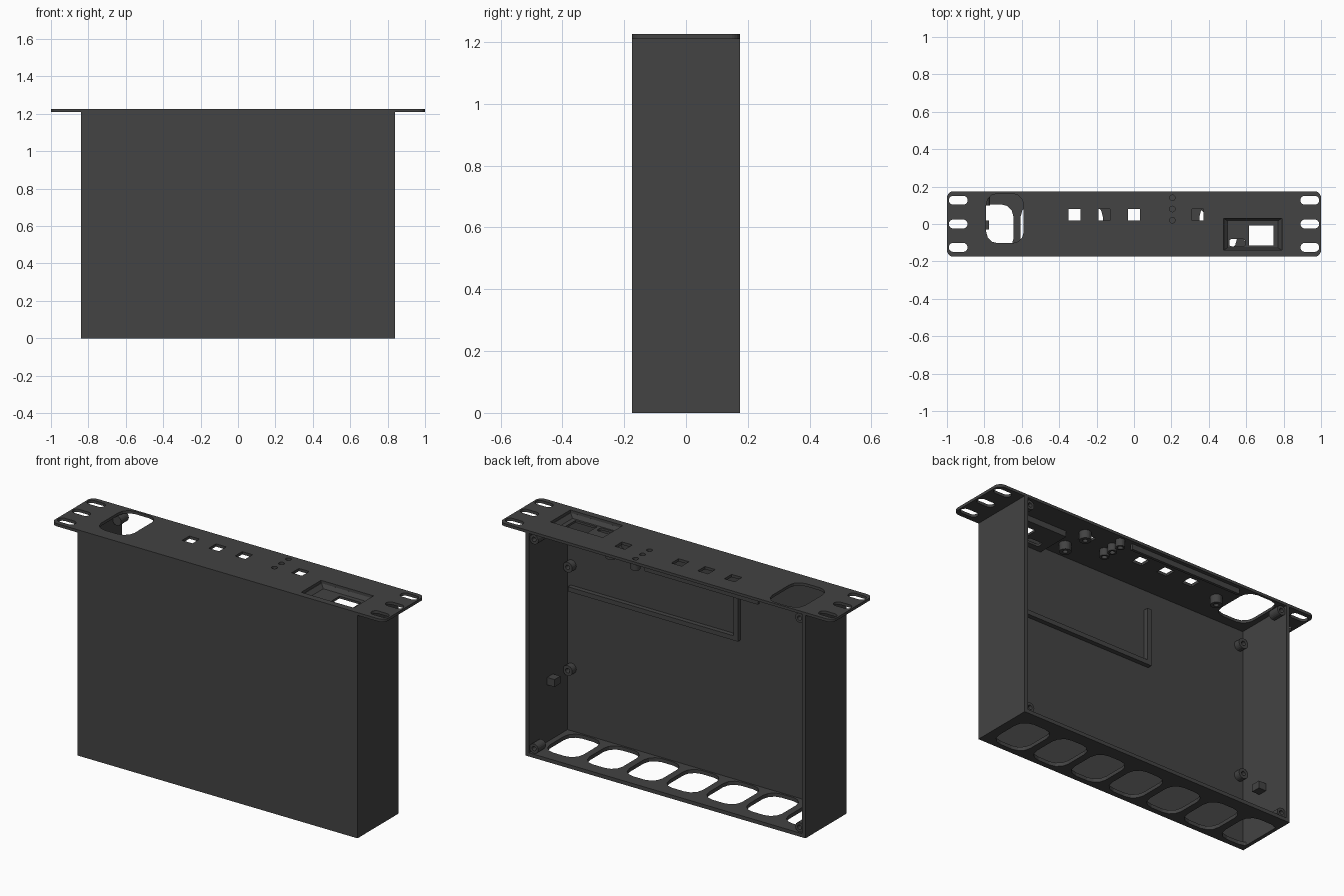
import bpy, bmesh, math
from mathutils import Matrix

if "Cube" in bpy.data.objects:
    bpy.data.objects.remove(bpy.data.objects["Cube"])

mat = bpy.data.materials.new("charcoal_plastic")
mat.diffuse_color = (0.056, 0.056, 0.056, 1)
mat.use_nodes = True
mat.node_tree.nodes["Principled BSDF"].inputs["Base Color"].default_value = mat.diffuse_color

Z0, Z1 = 1.21, 1.225      # panel underside and top
HX, HY, T = 0.84, 0.175, 0.02


def rounded(cx, cy, w, h, r=0.0, n=6):
    """Rectangle outline with rounded corners; n=1 gives chamfers."""
    if r == 0:
        return [(cx + sx * w / 2, cy + sy * h / 2)
                for sx, sy in ((1, 1), (-1, 1), (-1, -1), (1, -1))]
    pts = []
    for q, (sx, sy) in enumerate(((1, 1), (-1, 1), (-1, -1), (1, -1))):
        for i in range(n + 1):
            a = math.pi / 2 * (q + i / n)
            pts.append((cx + sx * (w / 2 - r) + r * math.cos(a),
                        cy + sy * (h / 2 - r) + r * math.sin(a)))
    return pts


def circle(cx, cy, r, n=20):
    return [(cx + r * math.cos(2 * math.pi * i / n),
             cy + r * math.sin(2 * math.pi * i / n)) for i in range(n)]


def prisms(name, items):
    """One object made of prisms (outline, z0, z1[, top outline])."""
    bm = bmesh.new()
    for it in items:
        low, z0, z1 = it[:3]
        top = it[3] if len(it) > 3 else low
        a = [bm.verts.new((x, y, z0)) for x, y in low]
        b = [bm.verts.new((x, y, z1)) for x, y in top]
        bm.faces.new(a[::-1])
        bm.faces.new(b)
        for i in range(len(a)):
            j = (i + 1) % len(a)
            bm.faces.new((a[i], a[j], b[j], b[i]))
    me = bpy.data.meshes.new(name)
    bm.to_mesh(me)
    bm.free()
    ob = bpy.data.objects.new(name, me)
    bpy.context.collection.objects.link(ob)
    me.materials.append(mat)
    return ob


def box(name, x0, x1, y0, y1, z0, z1):
    return prisms(name, [(rounded((x0 + x1) / 2, (y0 + y1) / 2, x1 - x0, y1 - y0), z0, z1)])


def cut(ob, items):
    cutter = prisms("cutter", items)
    m = ob.modifiers.new("cut", "BOOLEAN")
    m.object, m.operation, m.solver = cutter, "DIFFERENCE", "EXACT"
    bpy.context.view_layer.objects.active = ob
    bpy.ops.object.modifier_apply(modifier="cut")
    bpy.data.objects.remove(cutter)


def tube(name, loc, r, length, hole, along_y=False):
    """Hollow post starting at loc, running along -z, or along +y."""
    bm = bmesh.new()
    n = 20
    rings = []
    for rad, z in ((r, 0), (r, length), (hole, length), (hole, length * 0.15)):
        rings.append([bm.verts.new((x, y, z)) for x, y in circle(0, 0, rad, n)])
    for a, b in zip(rings, rings[1:]):
        for i in range(n):
            j = (i + 1) % n
            bm.faces.new((a[i], a[j], b[j], b[i]))
    bm.faces.new(rings[0][::-1])
    bm.faces.new(rings[-1])
    rot = Matrix.Rotation(-math.pi / 2 if along_y else math.pi, 4, "X")
    bm.transform(Matrix.Translation(loc) @ rot)
    me = bpy.data.meshes.new(name)
    bm.to_mesh(me)
    bm.free()
    me.materials.append(mat)
    bpy.context.collection.objects.link(bpy.data.objects.new(name, me))


# Case walls, open at the back
box("front_wall", -HX, HX, -HY, -HY + T, 0, Z0)
for s, side in ((-1, "left"), (1, "right")):
    xs = sorted((s * HX, s * (HX - T)))
    box(side + "_wall", *xs, -HY + T, HY, 0, Z0)

# Floor with a row of seven outlet openings
floor = box("floor", -HX + T, HX - T, -HY + T, HY, 0, T)
cut(floor, [(rounded(-0.745 + 0.239 * i, -0.02, 0.2, 0.25, 0.065, 3), -0.1, 0.1)
            for i in range(7)])

# Panel: mounting slots, outlet opening, ports and light holes
panel = prisms("rack_panel", [(rounded(0, 0, 2, 2 * HY, 0.035), Z0, Z1)])
holes = [rounded(s * 0.94, y, 0.1, 0.048, 0.0235)
         for s in (-1, 1) for y in (-0.125, 0, 0.127)]
holes.append(rounded(-0.69, 0.03, 0.2, 0.265, 0.06, 3))
holes += [rounded(x, 0.05, 0.062, 0.062) for x in (-0.318, -0.158, 0, 0.34)]
lights = [(0.205, y) for y in (0.02, 0.08, 0.14)]
holes += [circle(x, y, 0.015) for x, y in lights]
cut(panel, [(h, 1.1, 1.3) for h in holes])
pocket = [(rounded(0.635, -0.055, 0.315, 0.17), Z0 - 0.05, 1.3)]
cut(panel, pocket)

# Sunken switch tray under the panel with sloped sides
tray = box("switch_tray", 0.465, 0.805, -0.152, 0.042, 1.178, Z0)
cut(tray, [(rounded(0.635, -0.055, 0.27, 0.145), 1.19, Z0 + 0.01,
            rounded(0.635, -0.055, 0.33, 0.182))])
cut(tray, [(rounded(0.68, -0.062, 0.13, 0.108), 1.1, 1.3),
           (rounded(0.552, -0.1, 0.085, 0.038, 0.012, 3), 1.1, 1.3)])

# Ribs on the front wall and the board rail under the panel
box("board_rib", -0.22, 0.8, -HY + T, -HY + 0.045, 0.785, 0.81)
box("board_rib_end", -0.22, -0.195, -HY + T, -HY + 0.045, 0.81, 1.1)
box("panel_rail", -0.54, 0.14, 0.14, 0.155, 1.18, Z0)

# Light tubes and screw posts below the panel
for x, y in lights:
    tube("light_tube", (x, y, Z0), 0.024, 0.04, 0.014)
for x, y in ((0.39, -0.055), (0.385, 0.09), (-0.505, 0.02)):
    tube("panel_post", (x, y, Z0), 0.03, 0.045, 0.013)

# Screw posts in the back corners and on the front wall
for s in (-1, 1):
    for z in (0.045, 1.18):
        tube("corner_post", (s * 0.797, 0.10, z), 0.026, 0.065, 0.012, True)
for x, z in ((0.795, 0.92), (0.795, 0.36), (-0.795, 1.12), (-0.795, 0.39)):
    tube("wall_post", (x, -HY + T, z), 0.028, 0.035, 0.012, True)

# Small strap blocks on the side walls
for s, z in ((-1, 0.26), (1, 0.35)):
    xs = sorted((s * (HX - T), s * (HX - T - 0.045)))
    box("strap_block", *xs, -0.03, 0.02, z - 0.02, z + 0.02)
